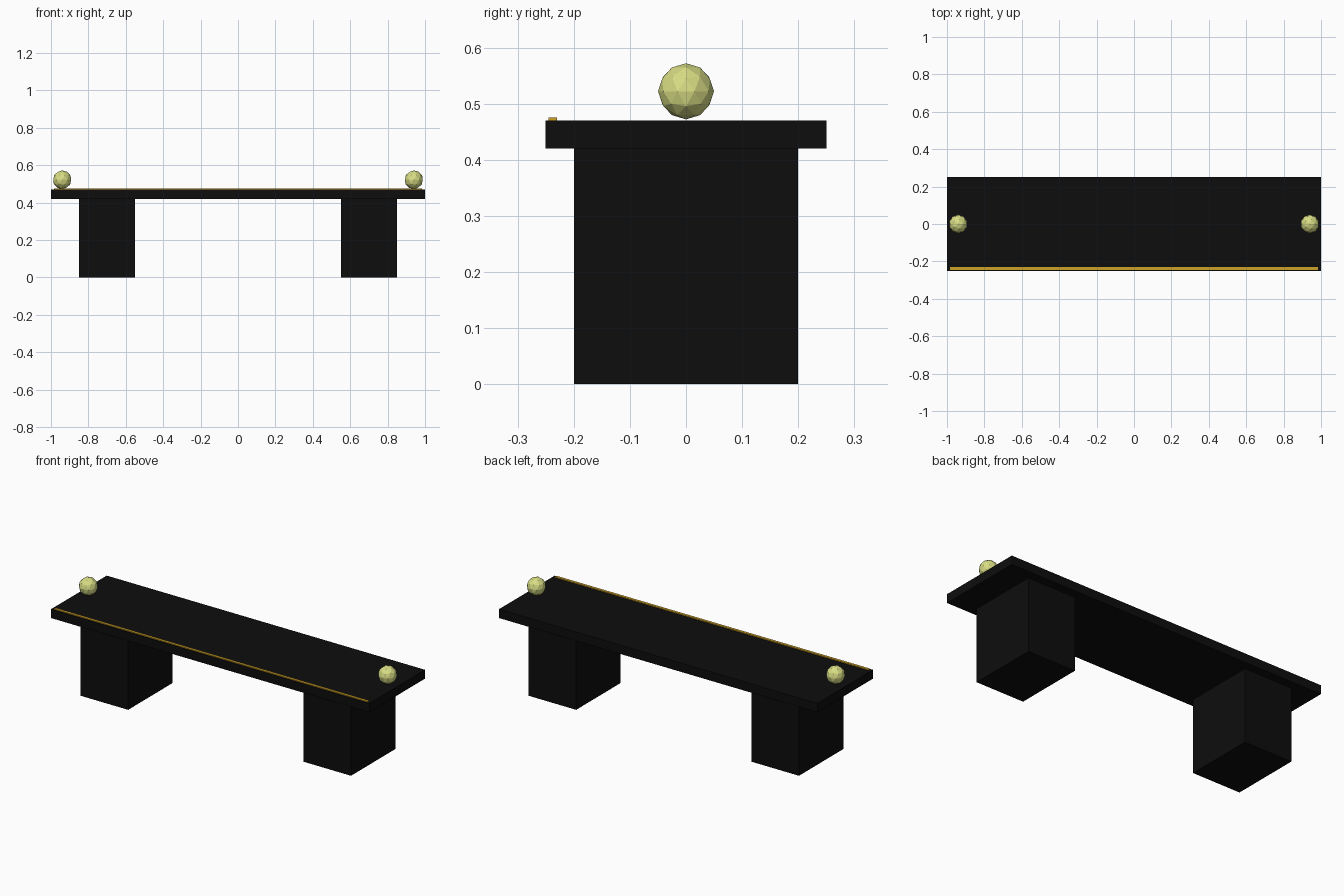
import bpy

if "Cube" in bpy.data.objects:
    bpy.data.objects.remove(bpy.data.objects["Cube"])


def material(name, rgb):
    m = bpy.data.materials.new(name)
    m.diffuse_color = (*rgb, 1)
    m.use_nodes = True
    m.node_tree.nodes["Principled BSDF"].inputs["Base Color"].default_value = m.diffuse_color
    return m


BLACK = material("black", (0.004, 0.004, 0.004))
GOLD = material("gold", (0.62, 0.36, 0.02))
GLOW = material("pale_yellow", (0.68, 0.72, 0.23))


def box(name, lo, hi, mat):
    centre = [(a + b) / 2 for a, b in zip(lo, hi)]
    bpy.ops.mesh.primitive_cube_add(size=1, location=centre)
    ob = bpy.context.object
    ob.name = name
    ob.scale = [b - a for a, b in zip(lo, hi)]
    bpy.ops.object.transform_apply(location=False, rotation=False, scale=True)
    ob.data.materials.append(mat)


# Slab seat and the thin inlay along its front edge
box("seat", (-1, -0.25, 0.42), (1, 0.25, 0.47), BLACK)
box("trim_strip", (-0.985, -0.245, 0.469), (0.985, -0.23, 0.475), GOLD)

# Block legs and round lamps, one at each end
for side, s in (("left", -1), ("right", 1)):
    box(side + "_leg", (s * 0.7 - 0.15, -0.2, 0), (s * 0.7 + 0.15, 0.2, 0.42), BLACK)
    bpy.ops.mesh.primitive_ico_sphere_add(subdivisions=2, radius=0.05,
                                          location=(s * 0.94, 0, 0.522))
    lamp = bpy.context.object
    lamp.name = side + "_lamp"
    lamp.data.materials.append(GLOW)
